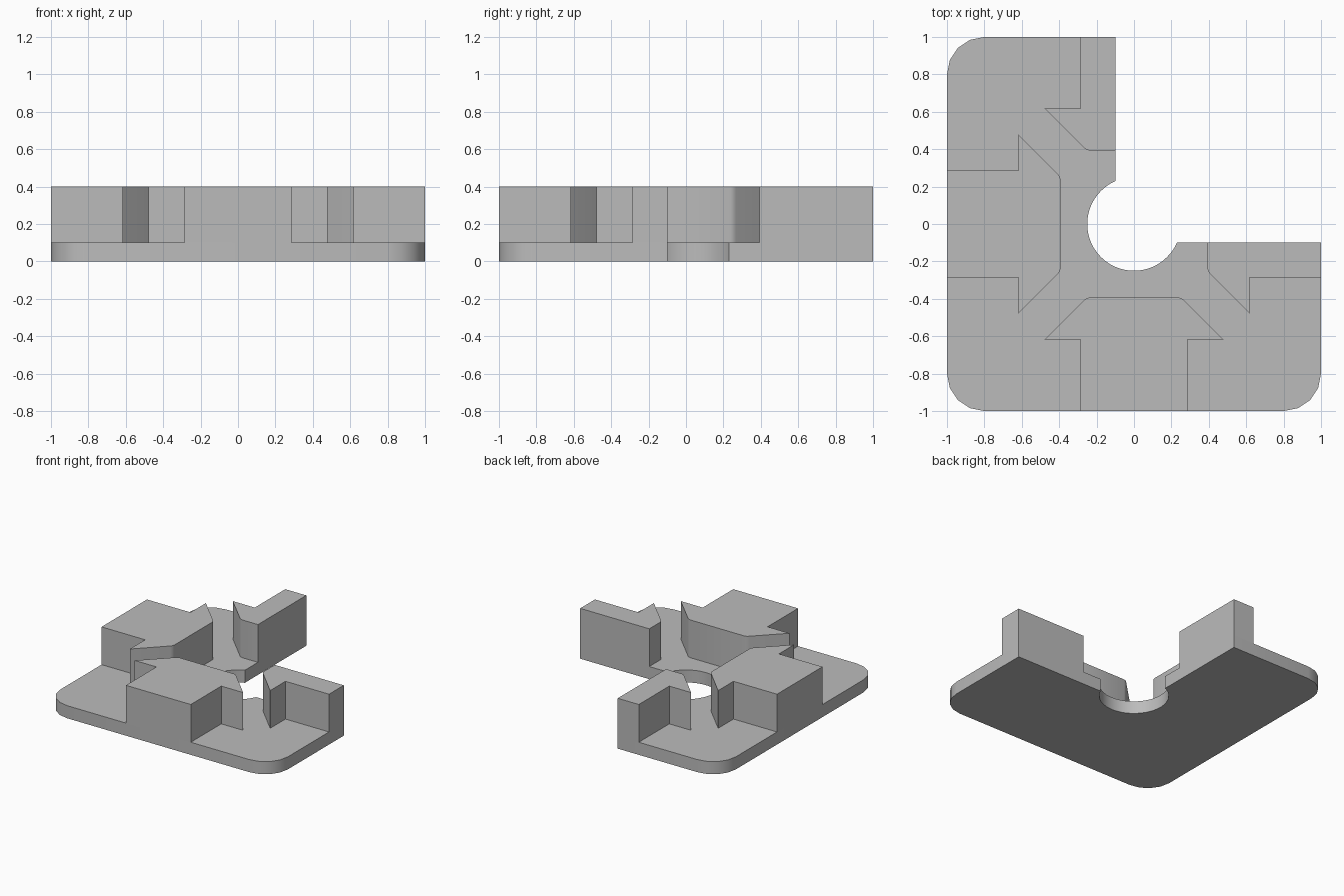
import bpy, bmesh, math
from mathutils import Matrix

cube = bpy.data.objects.get("Cube")
if cube:
    bpy.data.objects.remove(cube, do_unlink=True)

BASE_TOP, BLOCK_TOP, CUT = 0.10, 0.40, 0.10

grey = bpy.data.materials.new("plain grey")
grey.use_nodes = True
color = (0.5, 0.5, 0.5, 1)
grey.diffuse_color = color
grey.node_tree.nodes["Principled BSDF"].inputs["Base Color"].default_value = color


def extrude_profile(name, points, z0, z1, angle=0):
    """Extrude a flat outline from z0 to z1, turned about the z axis."""
    bm = bmesh.new()
    face = bm.faces.new([bm.verts.new((x, y, z0)) for x, y in points])
    top = bmesh.ops.extrude_face_region(bm, geom=[face], use_keep_orig=True)["geom"]
    bmesh.ops.translate(bm, vec=(0, 0, z1 - z0),
                        verts=[v for v in top if isinstance(v, bmesh.types.BMVert)])
    bmesh.ops.rotate(bm, verts=bm.verts, matrix=Matrix.Rotation(math.radians(angle), 3, 'Z'))
    bmesh.ops.recalc_face_normals(bm, faces=bm.faces)
    mesh = bpy.data.meshes.new(name)
    bm.to_mesh(mesh)
    bm.free()
    mesh.materials.append(grey)
    obj = bpy.data.objects.new(name, mesh)
    bpy.context.collection.objects.link(obj)
    bpy.ops.object.select_all(action='DESELECT')
    obj.select_set(True)
    bpy.context.view_layer.objects.active = obj
    bpy.ops.object.shade_smooth_by_angle(angle=math.radians(30))
    return obj


def arc(cx, cy, radius, start, end, steps):
    angles = [math.radians(start + (end - start) * i / steps) for i in range(steps + 1)]
    return [(cx + radius * math.cos(a), cy + radius * math.sin(a)) for a in angles]


# L-shaped base plate: rounded outer corners and a round notch at the inner corner
notch_end = math.degrees(math.asin(CUT / 0.25))
outline = [(-CUT, 1)]
outline += arc(-0.8, 0.8, 0.2, 90, 180, 4)
outline += arc(-0.8, -0.8, 0.2, 180, 270, 4)
outline += arc(0.8, -0.8, 0.2, 270, 360, 4)
outline += [(1, -CUT)]
outline += arc(0, 0, 0.25, 360 - notch_end, 90 + notch_end, 32)
extrude_profile("base_plate", outline, 0, BASE_TOP)

# Dovetail blocks: one half outline, mirrored for whole blocks, cut for the ends
half = [(0.285, -1), (0.285, -0.617), (0.478, -0.617),
        (0.268, -0.408), (0.255, -0.398), (0.238, -0.393)]
whole = half + [(-x, y) for x, y in reversed(half)]
cut = half + [(CUT, -0.393), (CUT, -1)]
cut_mirrored = [(-x, y) for x, y in cut]

for name, points, angle in (("front_block", whole, 0), ("right_block", whole, -90),
                            ("left_cut_block", cut_mirrored, 90),
                            ("back_cut_block", cut, 180)):
    extrude_profile(name, points, BASE_TOP, BLOCK_TOP, angle)
